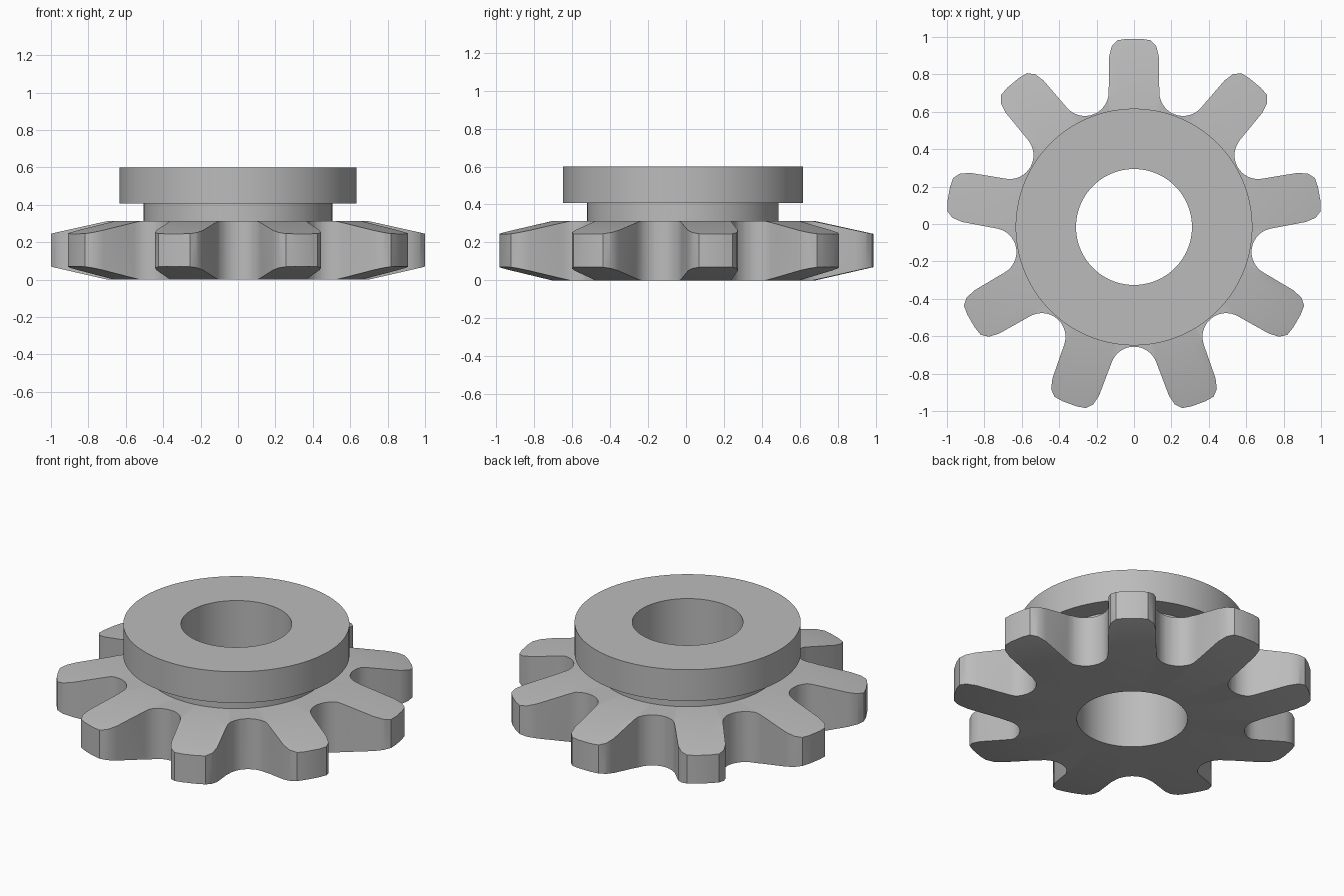
import bpy, bmesh
from math import sin, cos, pi, radians

if "Cube" in bpy.data.objects:
    bpy.data.objects.remove(bpy.data.objects["Cube"])

TEETH = 9
CENTRE_Y = -0.016
BORE = 0.31

steel = bpy.data.materials.new("grey steel")
steel.use_nodes = True
colour = (0.5, 0.5, 0.5, 1)
steel.diffuse_color = colour
steel.node_tree.nodes["Principled BSDF"].inputs["Base Color"].default_value = colour


def finish(name, bm):
    bmesh.ops.recalc_face_normals(bm, faces=bm.faces[:])
    mesh = bpy.data.meshes.new(name)
    bm.to_mesh(mesh)
    bm.free()
    mesh.materials.append(steel)
    obj = bpy.data.objects.new(name, mesh)
    obj.location.y = CENTRE_Y
    bpy.context.collection.objects.link(obj)
    return obj


def lathe(name, profile, steps=108):
    """Closed ring swept round z from (radius, height) points."""
    bm = bmesh.new()
    rings = [[bm.verts.new((r * sin(2 * pi * i / steps), r * cos(2 * pi * i / steps), z))
              for r, z in profile] for i in range(steps)]
    n = len(profile)
    for i in range(steps):
        a, b = rings[i], rings[(i + 1) % steps]
        for j in range(n):
            k = (j + 1) % n
            bm.faces.new((a[j], a[k], b[k], b[j]))
    return finish(name, bm)


def smooth(obj):
    bpy.ops.object.select_all(action="DESELECT")
    obj.select_set(True)
    bpy.context.view_layer.objects.active = obj
    bpy.ops.object.shade_smooth_by_angle(angle=radians(30))


# Half of one tooth: tip, flank, then the round valley beside it
half_pitch = pi / TEETH
valley_r, valley_size = 0.767, 0.127
vx, vy = valley_r * sin(half_pitch), valley_r * cos(half_pitch)
half = [(0.04, 1.006), (0.09, 0.998), (0.12, 0.965), (0.133, 0.91)]
for i in range(9):
    a = pi + (pi / 2 - half_pitch) * i / 8
    half.append((vx + valley_size * cos(a), vy + valley_size * sin(a)))
tooth = [(-x, y) for x, y in reversed(half)] + half[:-1]

# Toothed outline, extruded, to be trimmed to the tapered blank
bm = bmesh.new()
outline = []
for t in range(TEETH):
    a = -t * 2 * half_pitch
    outline += [bm.verts.new((x * cos(a) - y * sin(a), x * sin(a) + y * cos(a), -0.1))
                for x, y in tooth]
face = bm.faces.new(outline)
extruded = bmesh.ops.extrude_face_region(bm, geom=[face])["geom"]
bmesh.ops.translate(bm, vec=(0, 0, 0.6),
                    verts=[g for g in extruded if isinstance(g, bmesh.types.BMVert)])
cutter = finish("tooth_cutter", bm)
cutter.hide_render = True

# Sprocket: bored disc whose rim tapers above and below
sprocket = lathe("sprocket", [(BORE, 0), (0.7, 0), (1.05, 0.08),
                              (1.05, 0.235), (0.7, 0.312), (BORE, 0.312)])
trim = sprocket.modifiers.new("teeth", "BOOLEAN")
trim.operation = "INTERSECT"
trim.solver = "EXACT"
trim.object = cutter
bpy.context.view_layer.objects.active = sprocket
bpy.context.view_layer.update()
bpy.ops.object.modifier_apply(modifier=trim.name)
bpy.data.objects.remove(cutter)
smooth(sprocket)

# Hub: narrow neck under a wide flange
hub = lathe("hub", [(BORE, 0.312), (0.505, 0.312), (0.505, 0.407),
                    (0.633, 0.407), (0.633, 0.6), (BORE, 0.6)])
smooth(hub)
